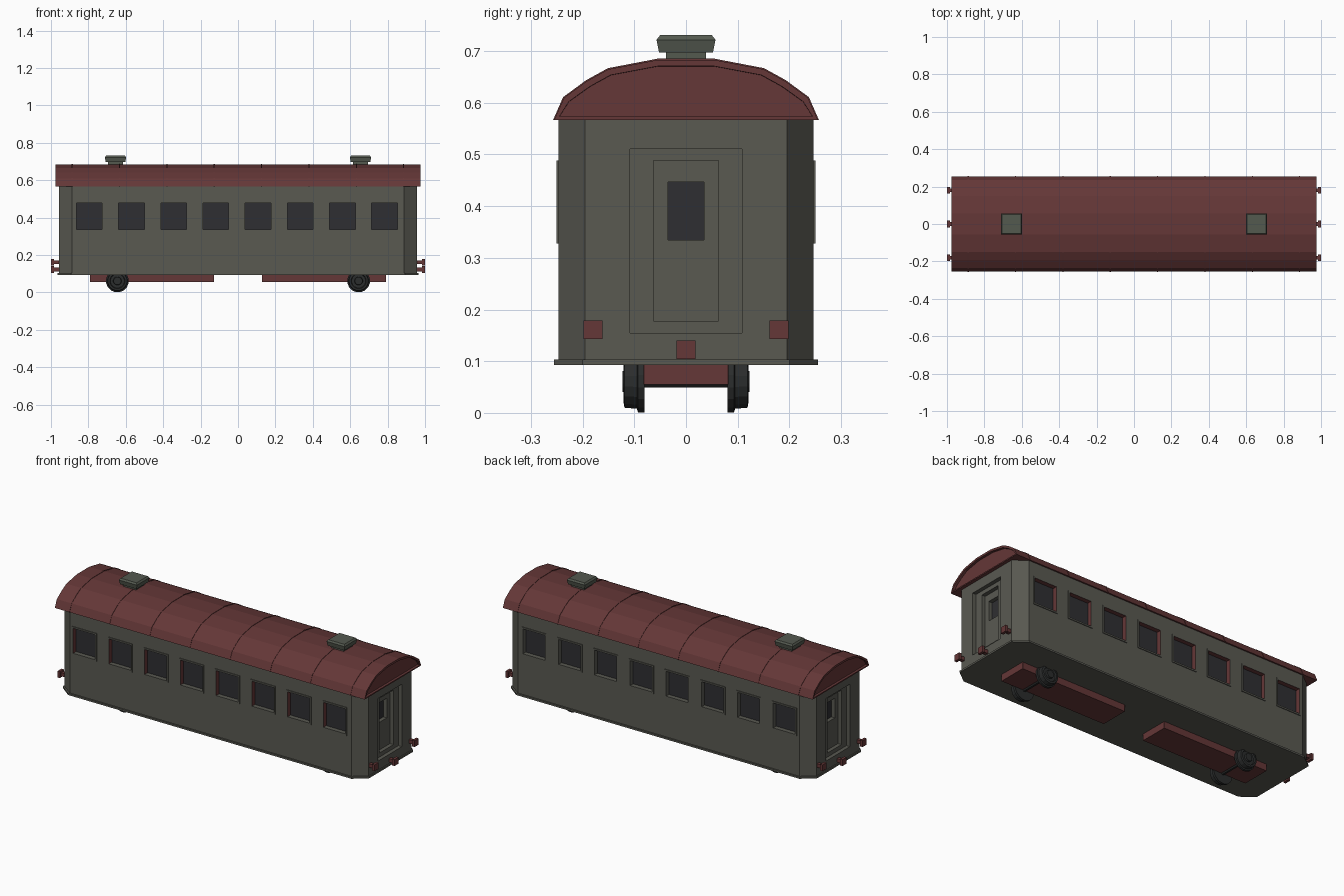
import bpy, bmesh
from math import sin, cos, pi
from mathutils import Vector

cube = bpy.data.objects.get("Cube")
if cube:
    bpy.data.objects.remove(cube, do_unlink=True)


def material(name, r, g, b):
    m = bpy.data.materials.new(name)
    m.use_nodes = True
    m.diffuse_color = (r, g, b, 1)
    node = m.node_tree.nodes["Principled BSDF"]
    node.inputs["Base Color"].default_value = (r, g, b, 1)
    node.inputs["Roughness"].default_value = 0.8
    return m


OLIVE = material("olive grey", 0.10, 0.10, 0.083)
RED = material("dark red", 0.128, 0.038, 0.038)
GLASS = material("dark glass", 0.028, 0.028, 0.032)
VENT = material("vent green grey", 0.088, 0.10, 0.078)
IRON = material("wheel iron", 0.024, 0.026, 0.026)


def finish(name, bm, *mats):
    mesh = bpy.data.meshes.new(name)
    bm.to_mesh(mesh)
    bm.free()
    for m in mats:
        mesh.materials.append(m)
    obj = bpy.data.objects.new(name, mesh)
    bpy.context.collection.objects.link(obj)
    return obj


def stack(rings):
    """Skin a list of closed rings of points and cap both ends."""
    bm = bmesh.new()
    loops = [[bm.verts.new(p) for p in ring] for ring in rings]
    for a, b in zip(loops, loops[1:]):
        for i in range(len(a)):
            j = (i + 1) % len(a)
            bm.faces.new((a[i], a[j], b[j], b[i]))
    bm.faces.new(loops[0])
    bm.faces.new(loops[-1])
    bmesh.ops.recalc_face_normals(bm, faces=bm.faces)
    return bm


def plan_prism(hx, hy, cx, cy, z0, z1):
    """Box with chamfered vertical corners."""
    plan = [(hx, -hy + cy), (hx, hy - cy), (hx - cx, hy), (-hx + cx, hy),
            (-hx, hy - cy), (-hx, -hy + cy), (-hx + cx, -hy), (hx - cx, -hy)]
    return stack([[(x, y, z) for x, y in plan] for z in (z0, z1)])


def loft(name, rings, sides, axis, centre, mat):
    """Regular polygons of given half width at given distances along an axis."""
    k = 1 / cos(pi / sides)
    points = []
    for t, r in rings:
        ring = []
        for i in range(sides):
            a = 2 * pi * (i + 0.5) / sides
            u, v = r * k * cos(a), r * k * sin(a)
            p = {"x": (t, u, v), "y": (u, t, v), "z": (u, v, t)}[axis]
            ring.append(Vector(p) + Vector(centre))
        points.append(ring)
    return finish(name, stack(points), mat)


def step(bm, face, u, cu, cz, hu, hz, offset):
    """Inset a wall face to a rectangle and push it along its normal."""
    normal = face.normal.copy()
    mid = face.calc_center_median()
    rim = bmesh.ops.inset_individual(bm, faces=[face], thickness=0.003)["faces"]
    for v in face.verts:
        v.co[u] = cu + (hu if v.co[u] > mid[u] else -hu)
        v.co.z = cz + (hz if v.co.z > mid.z else -hz)
        v.co += normal * offset
    bm.normal_update()
    return rim


# Body shell with recessed windows and stepped end doorways
bm = plan_prism(0.958, 0.247, 0.07, 0.052, 0.1, 0.57)
centres = [-0.795 + 0.2255 * i for i in range(8)]
for a, b in zip(centres, centres[1:]):
    bmesh.ops.bisect_plane(bm, geom=bm.verts[:] + bm.edges[:] + bm.faces[:],
                           plane_co=((a + b) / 2, 0, 0), plane_no=(1, 0, 0))
bm.normal_update()
sides = [f for f in bm.faces if abs(f.normal.y) > 0.95]
ends = [f for f in bm.faces if abs(f.normal.x) > 0.95]
for f in sides:
    mid = f.calc_center_median().x
    cx = min(centres, key=lambda c: abs(c - mid))
    step(bm, f, 0, cx, 0.408, 0.078, 0.08, 0)
    step(bm, f, 0, cx, 0.408, 0.078, 0.08, 0.004)
    step(bm, f, 0, cx, 0.408, 0.069, 0.071, 0)
    for r in step(bm, f, 0, cx, 0.408, 0.069, 0.071, -0.026):
        if r.normal.z < -0.5 or r.normal.x > 0.5:
            r.material_index = 1
    f.material_index = 2
for f in ends:
    for cz, hu, hz in ((0.333, 0.108, 0.178), (0.333, 0.063, 0.155), (0.391, 0.035, 0.056)):
        step(bm, f, 1, 0, cz, hu, hz, 0)
        step(bm, f, 1, 0, cz, hu, hz, -0.022)
    f.material_index = 2
finish("body", bm, OLIVE, RED, GLASS)

# Floor plate
finish("floor_plate", plan_prism(0.965, 0.255, 0.072, 0.055, 0.093, 0.103), OLIVE)

# Arched roof with recessed gable panels
half = [(0.255, 0.567), (0.236, 0.61), (0.192, 0.642), (0.15, 0.665), (0.055, 0.683)]
arch = half + [(-y, z) for y, z in reversed(half)]
bm = stack([[(x, y, z) for y, z in arch] for x in (-0.977, 0.977)])
gables = [f for f in bm.faces if abs(f.normal.x) > 0.9]
for f in gables:
    bmesh.ops.inset_individual(bm, faces=[f], thickness=0.012)
    bmesh.ops.inset_individual(bm, faces=[f], thickness=0.0005, depth=-0.014)
finish("roof", bm, RED)

# Thin seams over the roof
for i in range(8):
    x = -0.886 + 0.2531 * i
    ring = [(y * 1.008, 0.567 + (z - 0.567) * 1.02) for y, z in arch]
    finish("roof_seam", stack([[(x + d, y, z) for y, z in ring]
                               for d in (-0.003, 0.003)]), RED)

for s in (-1, 1):
    # Roof ventilator
    loft("vent_neck", [(0.675, 0.039), (0.7, 0.039)], 4, "z", (s * 0.655, 0, 0), VENT)
    loft("vent_cap", [(0.697, 0.052), (0.722, 0.057), (0.731, 0.05)],
         4, "z", (s * 0.655, 0, 0), VENT)

    # Underframe beam
    bm = plan_prism(0.332, 0.082, 0.001, 0.001, 0.055, 0.095)
    bmesh.ops.translate(bm, verts=bm.verts, vec=(s * 0.46, 0, 0))
    finish("underframe", bm, RED)

    # Wheels with inner flange and dished face, joined by an axle
    for t in (-1, 1):
        rings = [(0.08, 0.06), (0.093, 0.06), (0.095, 0.053), (0.119, 0.051),
                 (0.121, 0.04), (0.113, 0.037), (0.113, 0.022), (0.123, 0.02),
                 (0.123, 0.008)]
        loft("wheel", [(t * d, r) for d, r in rings], 16, "y", (s * 0.645, 0, 0.061), IRON)
    loft("axle", [(-0.1, 0.012), (0.1, 0.012)], 8, "y", (s * 0.645, 0, 0.061), IRON)

    # Buffers and centre coupling
    for name, y, z in (("buffer", -0.18, 0.161), ("buffer", 0.18, 0.161),
                       ("coupling", 0, 0.122)):
        rings = [(0.94, 0.01), (0.983, 0.01), (0.985, 0.018), (1.0, 0.018)]
        loft(name, [(s * d, r) for d, r in rings], 4, "x", (0, y, z), RED)
